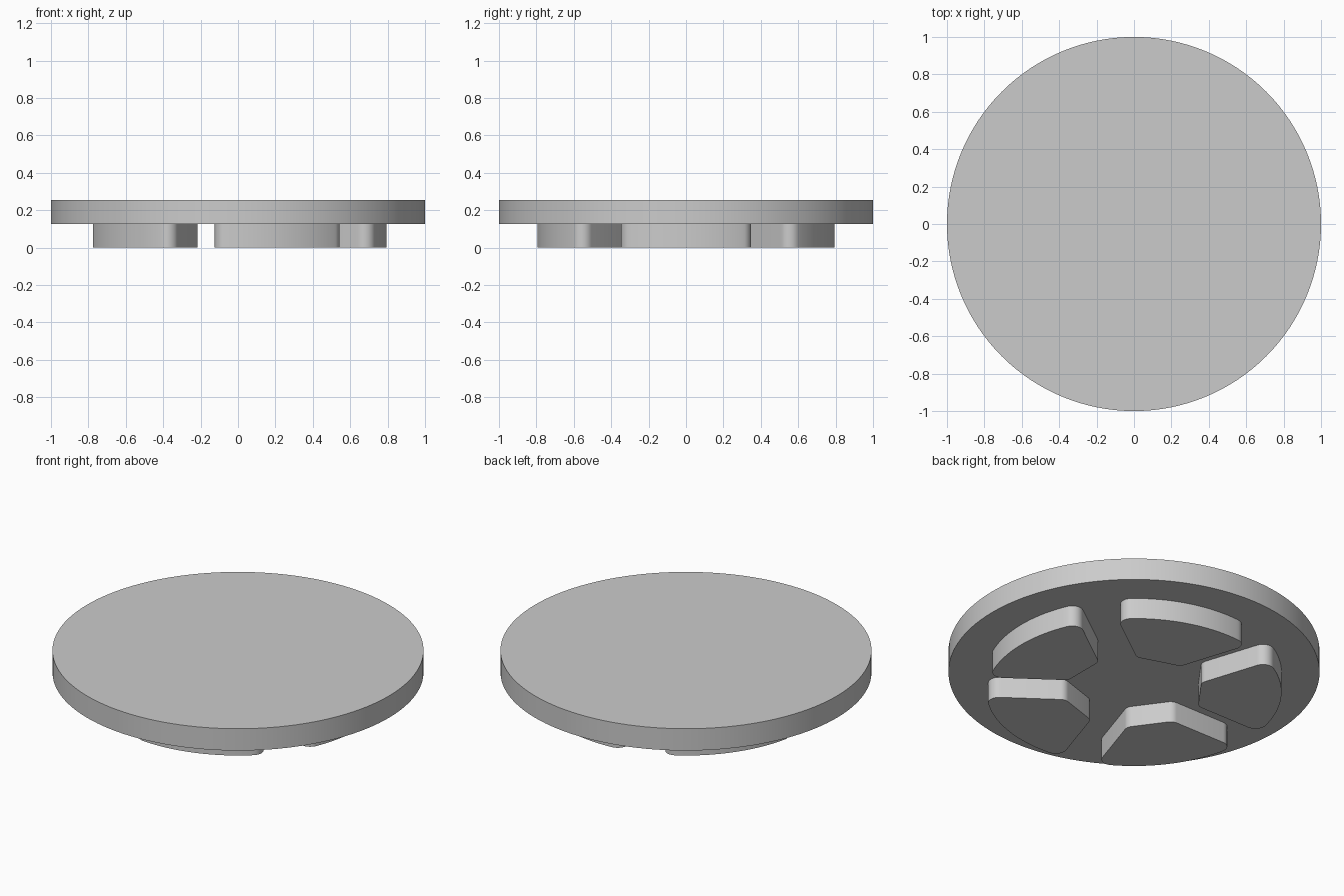
import bpy
import bmesh
from math import sin, cos, tan, radians, asin, pi
from mathutils import Matrix

cube = bpy.data.objects.get("Cube")
if cube:
    bpy.data.objects.remove(cube, do_unlink=True)

# Single grey material
GREY = (0.6, 0.6, 0.6, 1)
grey = bpy.data.materials.new("plain grey")
grey.use_nodes = True
grey.diffuse_color = GREY
grey.node_tree.nodes["Principled BSDF"].inputs["Base Color"].default_value = GREY

PAD_TOP, DISC_TOP = 0.125, 0.255
PADS = 5
PAD_RADIUS = 0.795      # outer arc of the pads
INNER_EDGE = 0.355      # flat inner edge of each pad
HALF_GAP = 0.105        # half the width of the channel between pads
OUTER_FILLET, INNER_FILLET = 0.06, 0.05


def arc(cx, cy, r, start, end, steps):
    """Points along a circular arc."""
    angles = [start + (end - start) * i / steps for i in range(steps + 1)]
    return [(cx + r * cos(a), cy + r * sin(a)) for a in angles]


def extrude_outline(name, outline, low, high, turn=0.0):
    """Solid prism from a counter-clockwise outline."""
    bm = bmesh.new()
    base = bm.faces.new([bm.verts.new((x, y, low)) for x, y in outline])
    top = bmesh.ops.extrude_face_region(bm, geom=[base], use_keep_orig=True)
    verts = [v for v in top["geom"] if isinstance(v, bmesh.types.BMVert)]
    bmesh.ops.translate(bm, verts=verts, vec=(0, 0, high - low))
    bmesh.ops.recalc_face_normals(bm, faces=bm.faces)
    bm.transform(Matrix.Rotation(turn, 4, "Z"))
    mesh = bpy.data.meshes.new(name)
    bm.to_mesh(mesh)
    bm.free()
    mesh.materials.append(grey)
    obj = bpy.data.objects.new(name, mesh)
    bpy.context.collection.objects.link(obj)
    bpy.ops.object.select_all(action="DESELECT")
    obj.select_set(True)
    bpy.context.view_layer.objects.active = obj
    bpy.ops.object.shade_smooth_by_angle(angle=radians(30))
    return obj


def pad_outline():
    """Rounded wedge along +x whose sides run parallel to the channels."""
    half = pi / PADS
    # Outer corner centre
    q = PAD_RADIUS - OUTER_FILLET
    d = half - asin((HALF_GAP + OUTER_FILLET) / q)
    # Inner corner centre
    ix = INNER_EDGE + INNER_FILLET
    iy = ix * tan(half) - (HALF_GAP + INNER_FILLET) / cos(half)
    side = half + pi / 2
    upper = arc(0, 0, PAD_RADIUS, 0, d, 16)
    upper += arc(q * cos(d), q * sin(d), OUTER_FILLET, d, side, 10)[1:]
    upper += arc(ix, iy, INNER_FILLET, side, pi, 6)
    lower = [(x, -y) for x, y in reversed(upper[1:])]
    return upper + lower


# Round top plate
extrude_outline("top_disc", arc(0, 0, 1, 0, 2 * pi, 128)[:-1], PAD_TOP, DISC_TOP)

# Ring of raised pads underneath
for i in range(PADS):
    extrude_outline(f"underside_pad_{i + 1}", pad_outline(), 0, PAD_TOP, 2 * pi * i / PADS)
